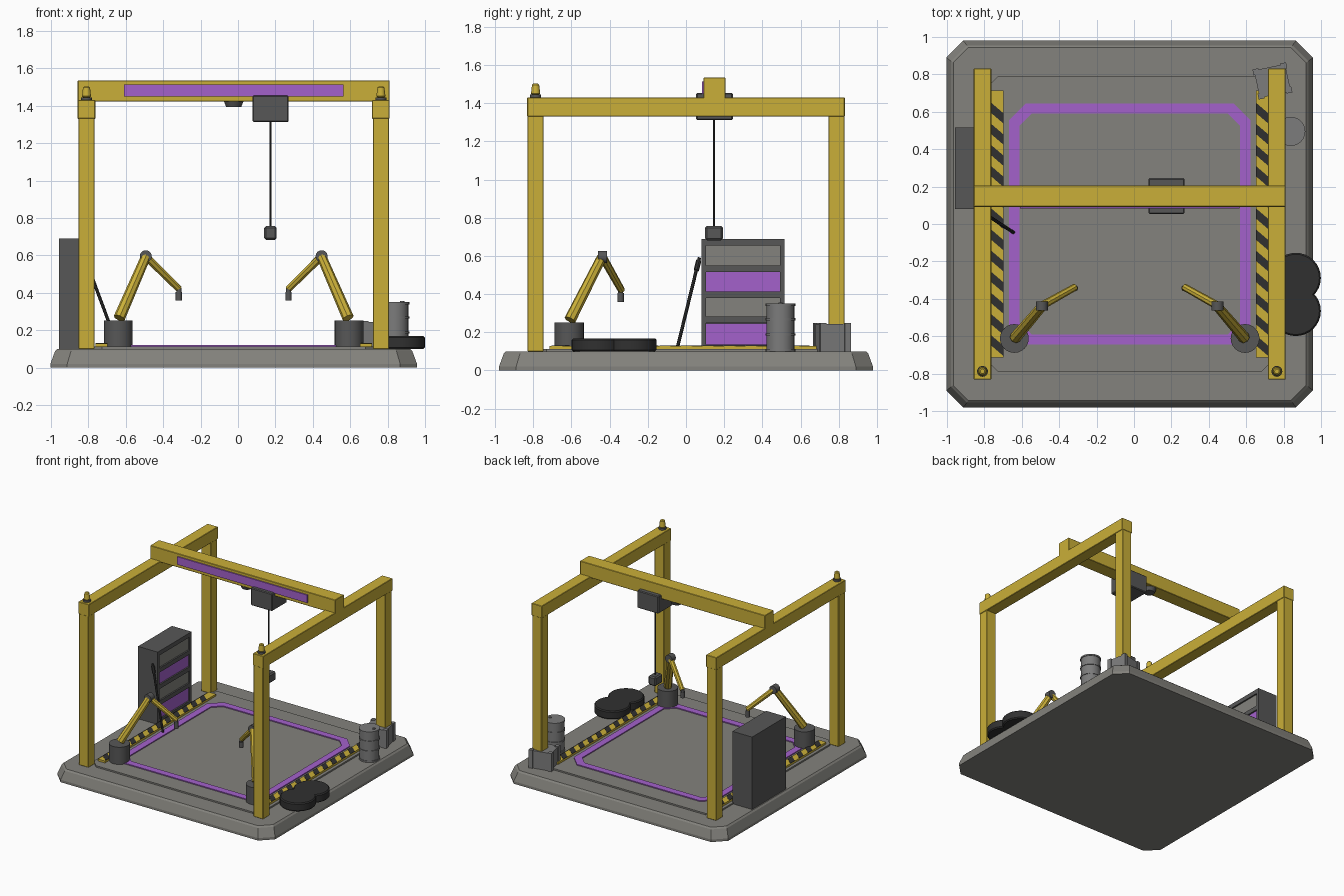
import bpy, bmesh, math
from mathutils import Vector, Matrix

if "Cube" in bpy.data.objects:
    bpy.data.objects.remove(bpy.data.objects["Cube"], do_unlink=True)

CX = -0.023          # centre of the platform
DECK = 0.10          # platform top
PLATE = 0.112        # work plate top


def material(name, rgb):
    m = bpy.data.materials.new(name)
    m.use_nodes = True
    m.diffuse_color = (*rgb, 1)
    m.node_tree.nodes["Principled BSDF"].inputs["Base Color"].default_value = (*rgb, 1)
    return m


CONCRETE = material("concrete grey", (0.23, 0.225, 0.205))
YELLOW = material("safety yellow", (0.59, 0.43, 0.04))
PURPLE = material("purple", (0.37, 0.12, 0.6))
STEEL = material("dark steel", (0.095, 0.095, 0.095))
METAL = material("light metal", (0.2, 0.2, 0.2))
BLACK = material("black rubber", (0.03, 0.03, 0.03))


def finish(name, bm, mat, bevel=0.0, smooth=False):
    bmesh.ops.recalc_face_normals(bm, faces=bm.faces)
    mesh = bpy.data.meshes.new(name)
    bm.to_mesh(mesh)
    bm.free()
    mesh.materials.append(mat)
    ob = bpy.data.objects.new(name, mesh)
    bpy.context.collection.objects.link(ob)
    if bevel:
        mod = ob.modifiers.new("bevel", 'BEVEL')
        mod.width = bevel
        mod.segments = 1
    if smooth:
        bpy.ops.object.select_all(action='DESELECT')
        ob.select_set(True)
        bpy.context.view_layer.objects.active = ob
        bpy.ops.object.shade_smooth_by_angle(angle=math.radians(35))
    return ob


def box(name, x, y, z, mat, bevel=0.0, turn=0.0):
    """Box between the (low, high) pairs x, y and z, turned about its own z axis."""
    bm = bmesh.new()
    size = [b - a for a, b in (x, y, z)]
    mid = [(a + b) / 2 for a, b in (x, y, z)]
    bmesh.ops.create_cube(bm, size=1, matrix=Matrix.Translation(mid)
                          @ Matrix.Rotation(turn, 4, 'Z') @ Matrix.Diagonal((*size, 1)))
    return finish(name, bm, mat, bevel)


def rod(name, a, b, r, mat, r2=None, sides=24, bevel=0.0):
    """Cylinder or cone from point a to point b."""
    a, b = Vector(a), Vector(b)
    bm = bmesh.new()
    turn = (b - a).to_track_quat('Z', 'Y').to_matrix().to_4x4()
    bmesh.ops.create_cone(bm, cap_ends=True, segments=sides, radius1=r,
                          radius2=r if r2 is None else r2, depth=(b - a).length,
                          matrix=Matrix.Translation((a + b) / 2) @ turn)
    return finish(name, bm, mat, bevel, smooth=sides > 8)


def octagon_loft(name, rings, mat, closed=False):
    """Join chamfered squares given as (half width, half depth, chamfer, height)."""
    bm = bmesh.new()
    loops = []
    for w, d, c, z in rings:
        pts = [(w, d - c), (w - c, d), (c - w, d), (-w, d - c),
               (-w, c - d), (c - w, -d), (w - c, -d), (w, c - d)]
        loops.append([bm.verts.new((CX + px, py, z)) for px, py in pts])
    pairs = list(zip(loops, loops[1:]))
    if closed:
        pairs.append((loops[-1], loops[0]))
    else:
        bm.faces.new(loops[0])
        bm.faces.new(loops[-1])
    for lo, hi in pairs:
        for i in range(8):
            j = (i + 1) % 8
            bm.faces.new((lo[i], lo[j], hi[j], hi[i]))
    return finish(name, bm, mat)


# Platform, work plate and purple border
octagon_loft("platform", [(0.98, 0.98, 0.09, 0), (0.98, 0.98, 0.09, 0.02),
                          (0.955, 0.955, 0.085, 0.088), (0.943, 0.943, 0.08, DECK)], CONCRETE)
octagon_loft("work_plate", [(0.765, 0.79, 0.06, DECK - 0.01), (0.765, 0.79, 0.06, PLATE)], CONCRETE)
outer, inner = (0.645, 0.645, 0.09), (0.59, 0.59, 0.065)
octagon_loft("floor_border", [(*outer, PLATE - 0.004), (*outer, 0.12),
                              (*inner, 0.12), (*inner, PLATE - 0.004)], PURPLE, closed=True)

# Hazard strips with slanted black bars
HALF, LENGTH, PITCH = 0.032, 0.715, 0.113
for side, label in ((-1, "right"), (1, "left")):
    sx = CX + side * 0.708
    box(f"{label}_hazard_strip", (sx - HALF, sx + HALF), (-LENGTH, LENGTH), (DECK, 0.128), YELLOW)
    bm = bmesh.new()
    y = -LENGTH + 0.01
    while y + PITCH < LENGTH + 0.03:
        corners = [(-HALF, y + 0.055), (HALF, y), (HALF, y + 0.055), (-HALF, y + 0.11)]
        face = bm.faces.new([bm.verts.new((sx + px, min(py, LENGTH), 0.128)) for px, py in corners])
        top = bmesh.ops.extrude_face_region(bm, geom=[face])["geom"]
        bmesh.ops.translate(bm, vec=(0, 0, 0.002),
                            verts=[v for v in top if isinstance(v, bmesh.types.BMVert)])
        y += PITCH
    finish(f"{label}_hazard_bars", bm, BLACK)

# Gantry side frames, beacons and robot arms, one set per side
for side, label in ((-1, "right"), (1, "left")):
    gx = CX + side * 0.787
    box(f"{label}_gantry_rail", (gx - 0.047, gx + 0.047), (-0.832, 0.832), (1.33, 1.43), YELLOW, 0.003)
    for py, end in ((-0.788, "front"), (0.788, "back")):
        box(f"{label}_{end}_post", (gx - 0.043, gx + 0.043), (py - 0.042, py + 0.042),
            (DECK, 1.34), YELLOW, 0.003)
    rod(f"{label}_beacon_base", (gx, -0.788, 1.43), (gx, -0.788, 1.445), 0.029, STEEL)
    rod(f"{label}_beacon_lamp", (gx, -0.788, 1.445), (gx, -0.788, 1.503), 0.025, YELLOW, 0.018,
        bevel=0.006)

    def at(x, y, z):
        return (CX + side * x, y, z)

    rod(f"{label}_arm_base", at(0.617, -0.612, DECK), at(0.617, -0.612, 0.252), 0.077, STEEL)
    rod(f"{label}_lower_arm", at(0.612, -0.608, 0.265), at(0.47, -0.442, 0.592), 0.031, YELLOW, 0.026, 8)
    rod(f"{label}_elbow", at(0.47, -0.462, 0.595), at(0.47, -0.414, 0.595), 0.032, STEEL)
    rod(f"{label}_upper_arm", at(0.47, -0.437, 0.595), at(0.293, -0.338, 0.42), 0.022, YELLOW, 0.019, 8)
    rod(f"{label}_wrist", at(0.293, -0.343, 0.425), at(0.293, -0.343, 0.395), 0.014, STEEL)
    rod(f"{label}_tool", at(0.293, -0.343, 0.405), at(0.293, -0.343, 0.358), 0.017, STEEL)

# Cross beam with purple panel
box("cross_beam", (-0.857, 0.811), (0.092, 0.207), (1.422, 1.535), YELLOW, 0.003)
box("beam_panel", (-0.61, 0.565), (0.083, 0.093), (1.449, 1.513), PURPLE)

# Hoist trolley, cable, hook block and under-beam lamp
box("hoist_trolley", (0.078, 0.27), (0.053, 0.245), (1.312, 1.455), STEEL, 0.006)
rod("hoist_cable", (0.174, 0.147, 0.74), (0.174, 0.147, 1.32), 0.006, BLACK, sides=8)
box("hook_block", (0.14, 0.207), (0.1, 0.194), (0.682, 0.757), STEEL, 0.01)
rod("beam_lamp", (CX, 0.15, 1.392), (CX, 0.15, 1.425), 0.04, STEEL, 0.053)

# Storage rack with drawers facing the work area
RX, RY, RZ = (-0.957, -0.78), (0.08, 0.516), (DECK, 0.69)
box("rack_back", (RX[0], -0.83), RY, RZ, STEEL)
for i, y in enumerate((RY[0], RY[1] - 0.024)):
    box(f"rack_side_{i}", (-0.831, RX[1]), (y, y + 0.024), RZ, STEEL)
for i, z in enumerate((0.1, 0.248, 0.38, 0.515, 0.655)):
    box(f"rack_shelf_{i}", (-0.831, RX[1]), (RY[0] + 0.024, RY[1] - 0.024),
        (z, z + 0.035), STEEL)
for i, z in enumerate((0.135, 0.28, 0.412, 0.548)):
    box(f"rack_drawer_{i}", (-0.831, RX[1] - 0.012), (RY[0] + 0.024, RY[1] - 0.024),
        (z, z + 0.11), CONCRETE if i % 2 else PURPLE)

# Pole leaning on the rack
foot, tip = Vector((-0.645, -0.045, 0.12)), Vector((-0.82, 0.07, 0.59))
rod("leaning_pole", foot, tip, 0.009, BLACK, sides=8)
rod("pole_grip", foot.lerp(tip, 0.86), foot.lerp(tip, 0.97), 0.014, BLACK, sides=8)

# Barrel with hoops and bung
bx, by = 0.838, 0.495
rod("barrel", (bx, by, DECK), (bx, by, 0.345), 0.073, METAL)
for i, z in enumerate((0.1, 0.182, 0.262, 0.338)):
    rod(f"barrel_hoop_{i}", (bx, by, z), (bx, by, z + 0.012), 0.078, METAL)
rod("barrel_bung", (bx + 0.04, by, 0.344), (bx + 0.04, by, 0.357), 0.011, METAL, sides=12)

# Turned crate with corner battens
kx, ky, turn = 0.74, 0.765, math.radians(12)
box("crate", (kx - 0.085, kx + 0.085), (ky - 0.075, ky + 0.075), (DECK, 0.243), METAL, turn=turn)
for i, (sx, sy) in enumerate(((-1, -1), (1, -1), (1, 1), (-1, 1))):
    off = Matrix.Rotation(turn, 3, 'Z') @ Vector((sx * 0.076, sy * 0.066, 0))
    px, py = kx + off.x, ky + off.y
    box(f"crate_batten_{i}", (px - 0.016, px + 0.016), (py - 0.016, py + 0.016),
        (DECK, 0.248), METAL, turn=turn)

# Pair of tyres lying on the edge
for i, y in enumerate((-0.288, -0.465)):
    rod(f"tyre_{i}", (0.865, y, DECK), (0.865, y, 0.168), 0.134, BLACK, sides=32, bevel=0.008)
